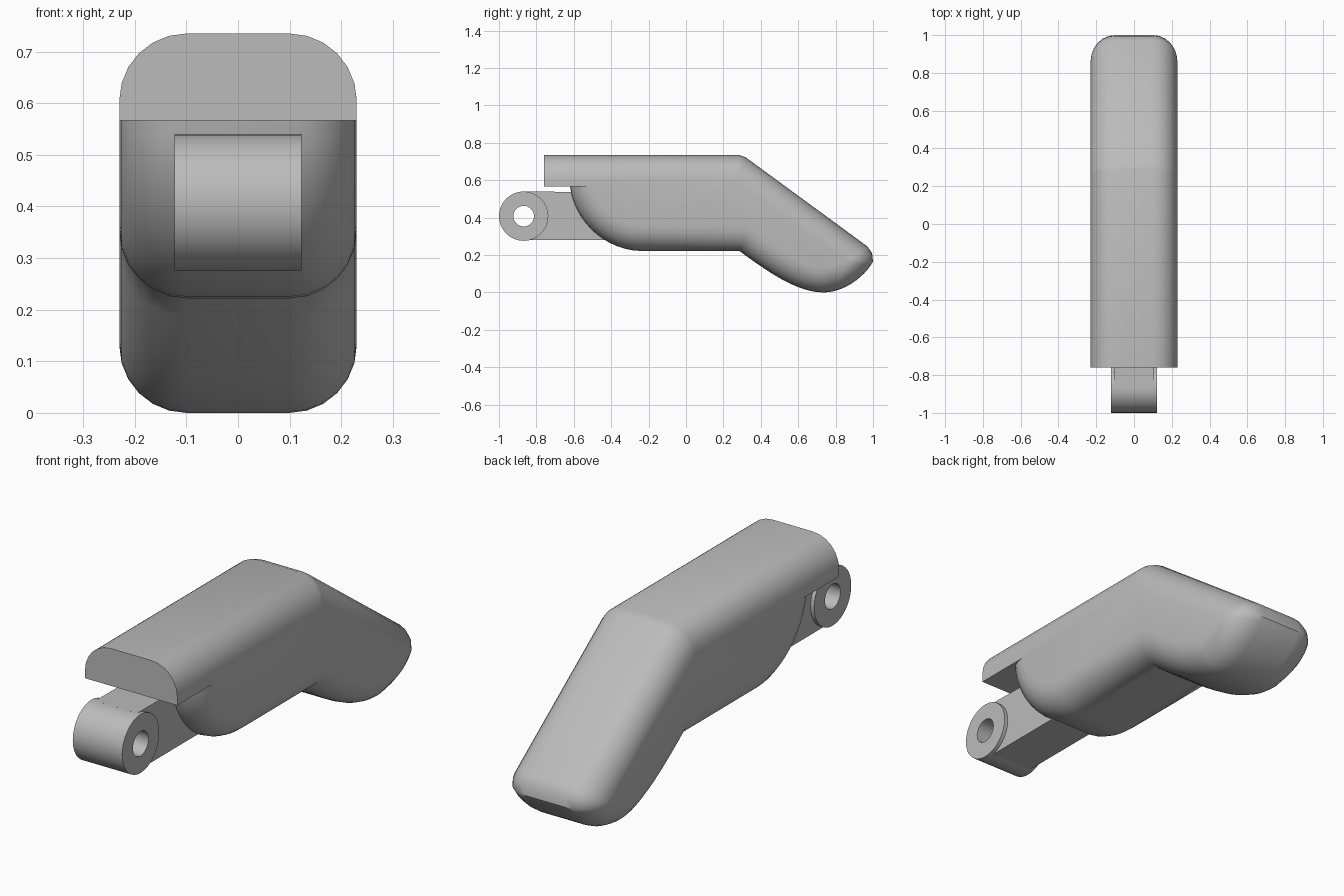
import bpy, bmesh, math
from mathutils import Vector
from mathutils.geometry import interpolate_bezier, intersect_line_line_2d

if "Cube" in bpy.data.objects:
    bpy.data.objects.remove(bpy.data.objects["Cube"])

grey = bpy.data.materials.new("grey")
grey.use_nodes = True
grey.diffuse_color = (0.5, 0.5, 0.5, 1)
grey.node_tree.nodes["Principled BSDF"].inputs["Base Color"].default_value = (0.5, 0.5, 0.5, 1)


def finish(bm, name):
    bmesh.ops.remove_doubles(bm, verts=bm.verts, dist=0.0005)
    bmesh.ops.recalc_face_normals(bm, faces=bm.faces)
    mesh = bpy.data.meshes.new(name)
    bm.to_mesh(mesh)
    bm.free()
    mesh.materials.append(grey)
    obj = bpy.data.objects.new(name, mesh)
    bpy.context.collection.objects.link(obj)
    bpy.ops.object.select_all(action="DESELECT")
    obj.select_set(True)
    bpy.context.view_layer.objects.active = obj
    bpy.ops.object.shade_smooth_by_angle(angle=math.radians(35))
    return obj


def bridge(bm, a, b):
    for i in range(len(a)):
        j = (i + 1) % len(a)
        bm.faces.new((a[i], a[j], b[j], b[i]))


def loft(name, layers):
    """Join side outlines (y, z) placed at successive x positions."""
    bm = bmesh.new()
    rings = [[bm.verts.new((x, p[0], p[1])) for p in pts] for x, pts in layers]
    for a, b in zip(rings, rings[1:]):
        bridge(bm, a, b)
    bm.faces.new(rings[0])
    bm.faces.new(rings[-1])
    return finish(bm, name)


def curve(*pts, n=12):
    return list(interpolate_bezier(*[Vector(p) for p in pts], n))


# Body side outline, counter-clockwise, starting at the lip's front face
LEDGE, LIP, RADIUS = 0.567, -0.76, 0.13
TIP = Vector((0.86, 0.165))
outline = [Vector((LIP, 0.735)), Vector((LIP, LEDGE))]
outline += curve((-0.62, LEDGE), (-0.6, 0.39), (-0.44, 0.225), (-0.24, 0.222), n=14)
outline += curve((0.285, 0.222), (0.45, 0.1), (0.6, 0), (0.735, 0))
outline += curve((0.735, 0), (0.85, 0), (0.96, 0.09), (1, 0.165))[1:]
outline += [Vector(p) for p in ((0.995, 0.21), (0.97, 0.246), (0.32, 0.722), (0.285, 0.735))]


def inset(pts, dist):
    """Offset inwards; the lip front and ledge stay put, the tip shrinks to a point."""
    lines = []
    for i, a in enumerate(pts):
        b = pts[(i + 1) % len(pts)]
        d = (b - a).normalized()
        shift = Vector((-d.y, d.x)) * (0 if i < 2 else dist)
        lines.append((a + shift, d))
    result = []
    for i, p in enumerate(pts):
        if p.x > 0.75:
            result.append(p.lerp(TIP, dist / RADIUS))
            continue
        (a, d), (b, e) = lines[i - 1], lines[i]
        cross = d.x * e.y - d.y * e.x
        if abs(cross) < 1e-4:
            result.append(b.copy())
        else:
            w = b - a
            result.append(a + d * ((w.x * e.y - w.y * e.x) / cross))
    return result


STEPS = 6
right = []
for k in range(STEPS + 1):
    t = k / STEPS * math.pi / 2
    right.append((-0.1 - RADIUS * math.cos(t), inset(outline, RADIUS * (1 - math.sin(t)))))
loft("body", right + [(-x, pts) for x, pts in reversed(right)])

# Arm, notched around the pin hole
arm = [(-0.867, 0.54), (-0.81, 0.45), (-0.81, 0.37), (-0.867, 0.28), (-0.35, 0.28), (-0.35, 0.535)]
loft("hinge_arm", [(-0.105, arm), (0.105, arm)])

# Hinge barrel: a tube across x
bm = bmesh.new()
rings = []
for x, r in ((-0.123, 0.055), (-0.123, 0.132), (0.123, 0.132), (0.123, 0.055)):
    ring = []
    for i in range(32):
        t = i * math.tau / 32
        ring.append(bm.verts.new((x, -0.868 + r * math.cos(t), 0.408 + r * math.sin(t))))
    rings.append(ring)
for i in range(4):
    bridge(bm, rings[i], rings[(i + 1) % 4])
finish(bm, "hinge_barrel")
